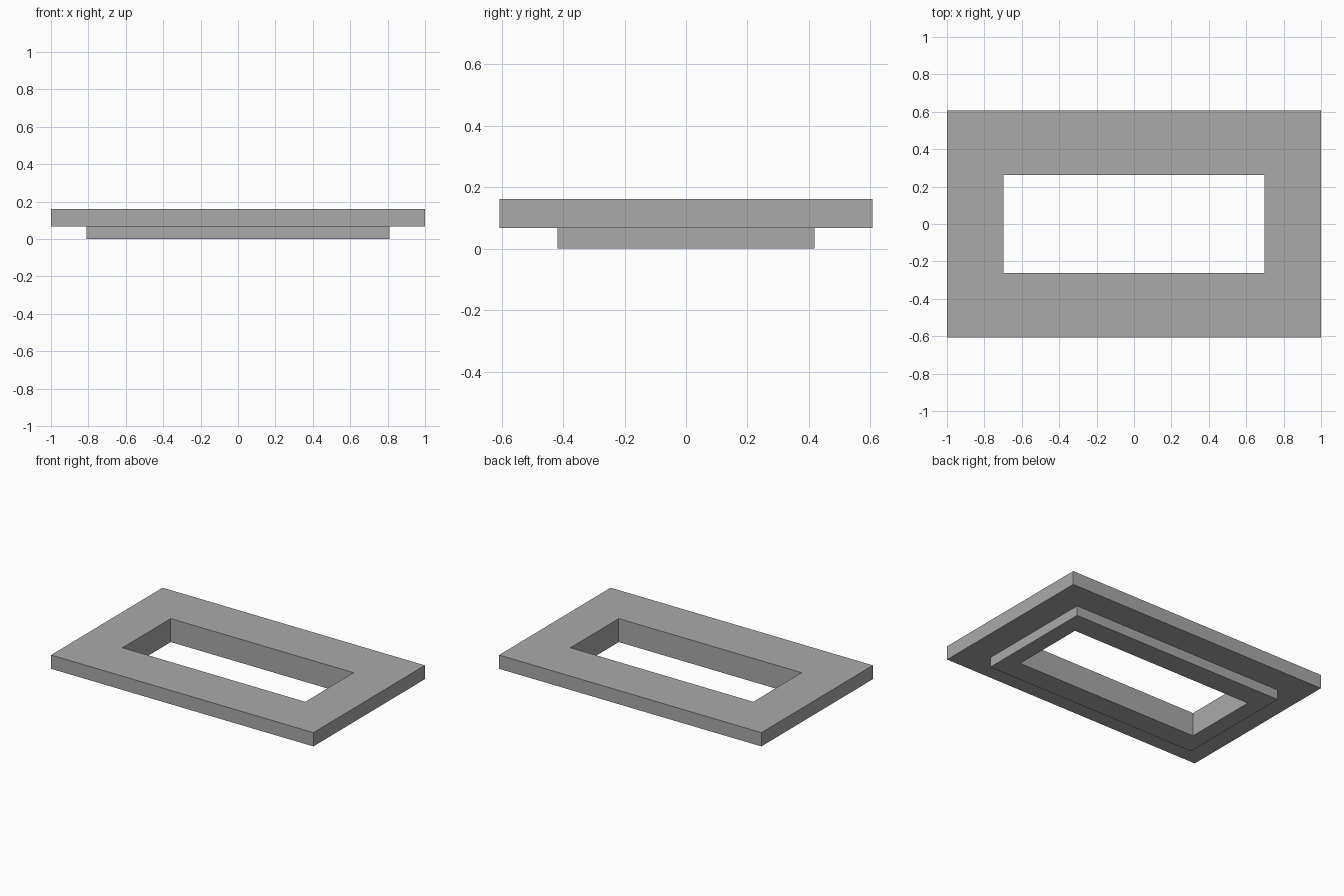
import bpy
import bmesh

if "Cube" in bpy.data.objects:
    bpy.data.objects.remove(bpy.data.objects["Cube"])

# Closed cross-section of the frame: half width x, half depth y, height z
SECTION = [
    (0.697, 0.263, 0.0),     # opening, bottom edge
    (0.81, 0.418, 0.0),      # lip, bottom edge
    (0.81, 0.418, 0.067),    # lip meets flange
    (1.0, 0.607, 0.067),     # flange, bottom edge
    (1.0, 0.607, 0.162),     # flange, top edge
    (0.697, 0.263, 0.162),   # opening, top edge
]
CORNERS = [(-1, -1), (1, -1), (1, 1), (-1, 1)]

grey = bpy.data.materials.new("grey")
grey.diffuse_color = (0.4, 0.4, 0.4, 1.0)
grey.use_nodes = True
grey.node_tree.nodes["Principled BSDF"].inputs["Base Color"].default_value = grey.diffuse_color

# Stepped rectangular frame: one loop per section point, bridged all round
bm = bmesh.new()
loops = [[bm.verts.new((sx * x, sy * y, z)) for sx, sy in CORNERS]
         for x, y, z in SECTION]
for i, a in enumerate(loops):
    b = loops[(i + 1) % len(loops)]
    for k in range(4):
        n = (k + 1) % 4
        bm.faces.new((a[k], a[n], b[n], b[k]))
bmesh.ops.recalc_face_normals(bm, faces=bm.faces)

mesh = bpy.data.meshes.new("stepped_frame")
bm.to_mesh(mesh)
bm.free()
mesh.materials.append(grey)
frame = bpy.data.objects.new("stepped_frame", mesh)
bpy.context.collection.objects.link(frame)
